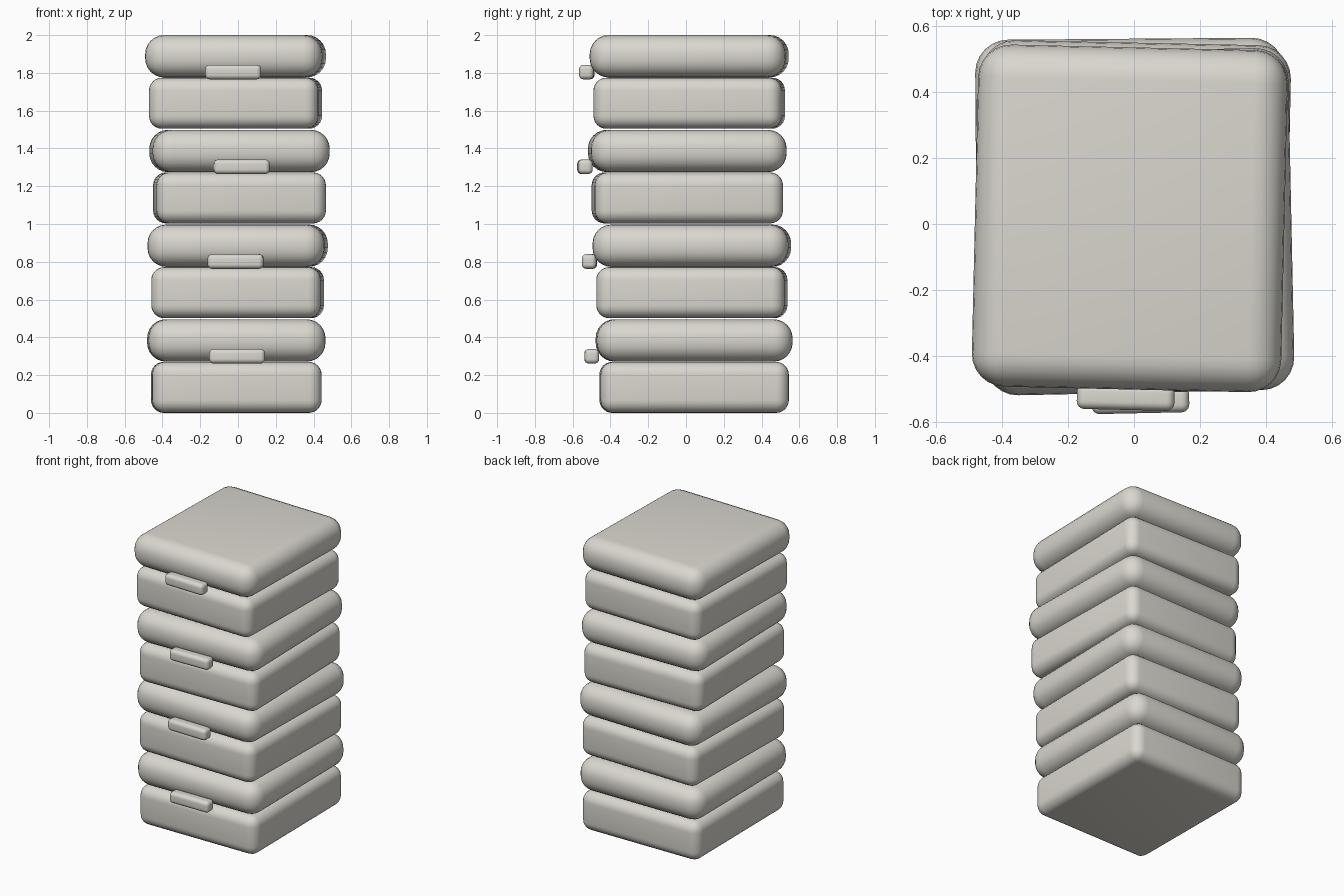
import bpy
from math import radians
from mathutils import Matrix, Vector

cube = bpy.data.objects.get("Cube")
if cube:
    bpy.data.objects.remove(cube, do_unlink=True)

COLOUR = (0.7, 0.68, 0.62, 1)
shell = bpy.data.materials.new("warm grey shell")
shell.use_nodes = True
shell.diffuse_color = COLOUR
shell.node_tree.nodes["Principled BSDF"].inputs["Base Color"].default_value = COLOUR


def rounded_box(name, size, offset, radius, placement):
    """Box with rounded edges, offset within its case and placed in the stack."""
    bpy.ops.mesh.primitive_cube_add(size=1)
    obj = bpy.context.object
    obj.name = name
    obj.data.transform(Matrix.Diagonal((*size, 1)))
    obj.data.materials.append(shell)
    bevel = obj.modifiers.new("rounding", "BEVEL")
    bevel.width = radius
    bevel.segments = 6
    bevel.limit_method = "NONE"
    bpy.ops.object.modifier_apply(modifier=bevel.name)
    bpy.ops.object.shade_smooth_by_angle(angle=radians(40))
    obj.matrix_world = placement @ Matrix.Translation(offset)


# Each case in the stack: x, y and a slight turn in degrees
CASES = [(-0.009, 0.043, 0.45), (-0.002, 0.031, -1.15),
         (0.008, 0.007, 1.2), (-0.013, 0.017, -1.3)]
PITCH = 0.5015

for i, (x, y, turn) in enumerate(CASES, 1):
    place = (Matrix.Translation((x, y, (i - 1) * PITCH))
             @ Matrix.Rotation(radians(turn), 4, "Z"))
    # Lower tray, overhanging lid and front latch
    rounded_box(f"case_{i}_base", (0.897, 0.997, 0.27), Vector((0, 0, 0.135)), 0.068, place)
    rounded_box(f"case_{i}_lid", (0.938, 1.037, 0.224), Vector((0, 0, 0.3835)), 0.1, place)
    rounded_box(f"case_{i}_latch", (0.296, 0.077, 0.077), Vector((0, -0.542, 0.3)), 0.024, place)
